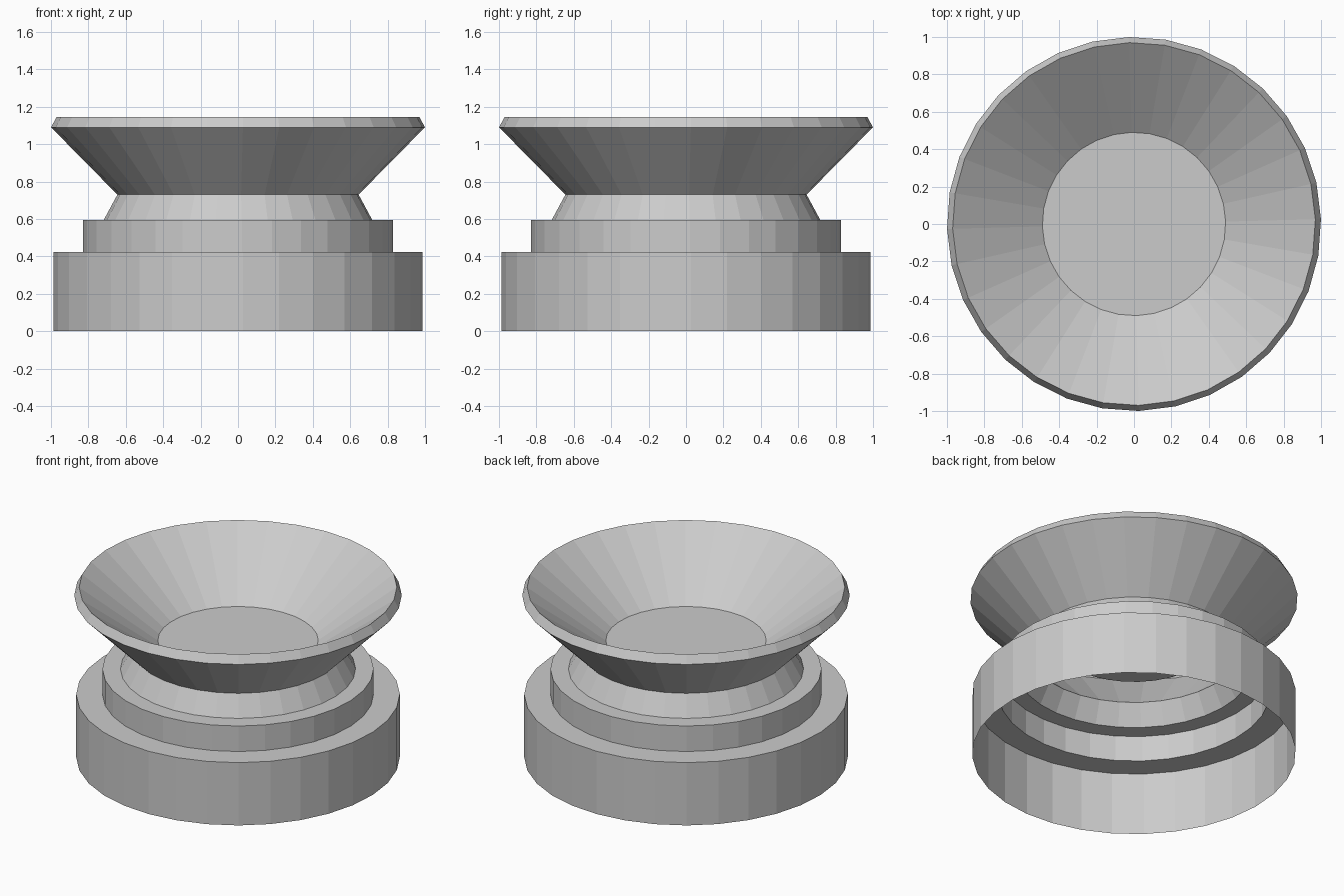
import bpy, bmesh, math

if "Cube" in bpy.data.objects:
    bpy.data.objects.remove(bpy.data.objects["Cube"])

SIDES = 32
TURN = math.radians(1.5)


def lathe(name, profile, cap_end=False):
    """Spin a (radius, height) profile, listed so faces point outward."""
    bm = bmesh.new()
    rings = []
    for r, z in profile:
        rings.append([bm.verts.new((r * math.cos(TURN + math.tau * i / SIDES),
                                    r * math.sin(TURN + math.tau * i / SIDES), z))
                      for i in range(SIDES)])
    for a, b in zip(rings, rings[1:]):
        for i in range(SIDES):
            j = (i + 1) % SIDES
            bm.faces.new((a[i], a[j], b[j], b[i]))
    if cap_end:
        bm.faces.new(rings[-1])
    mesh = bpy.data.meshes.new(name)
    bm.to_mesh(mesh)
    bm.free()
    obj = bpy.data.objects.new(name, mesh)
    bpy.context.collection.objects.link(obj)
    return obj


# Stepped hollow base, open underneath, with tapered neck
lathe("stepped_base", [(0.988, 0), (0.988, 0.423), (0.828, 0.423),
                       (0.828, 0.595), (0.718, 0.595), (0.645, 0.73)])

# Flared dish: outer cone, bevelled rim, inner cone and flat floor
lathe("flared_dish", [(0.645, 0.73), (1.0, 1.09), (0.97, 1.145),
                      (0.49, 0.786)], cap_end=True)
